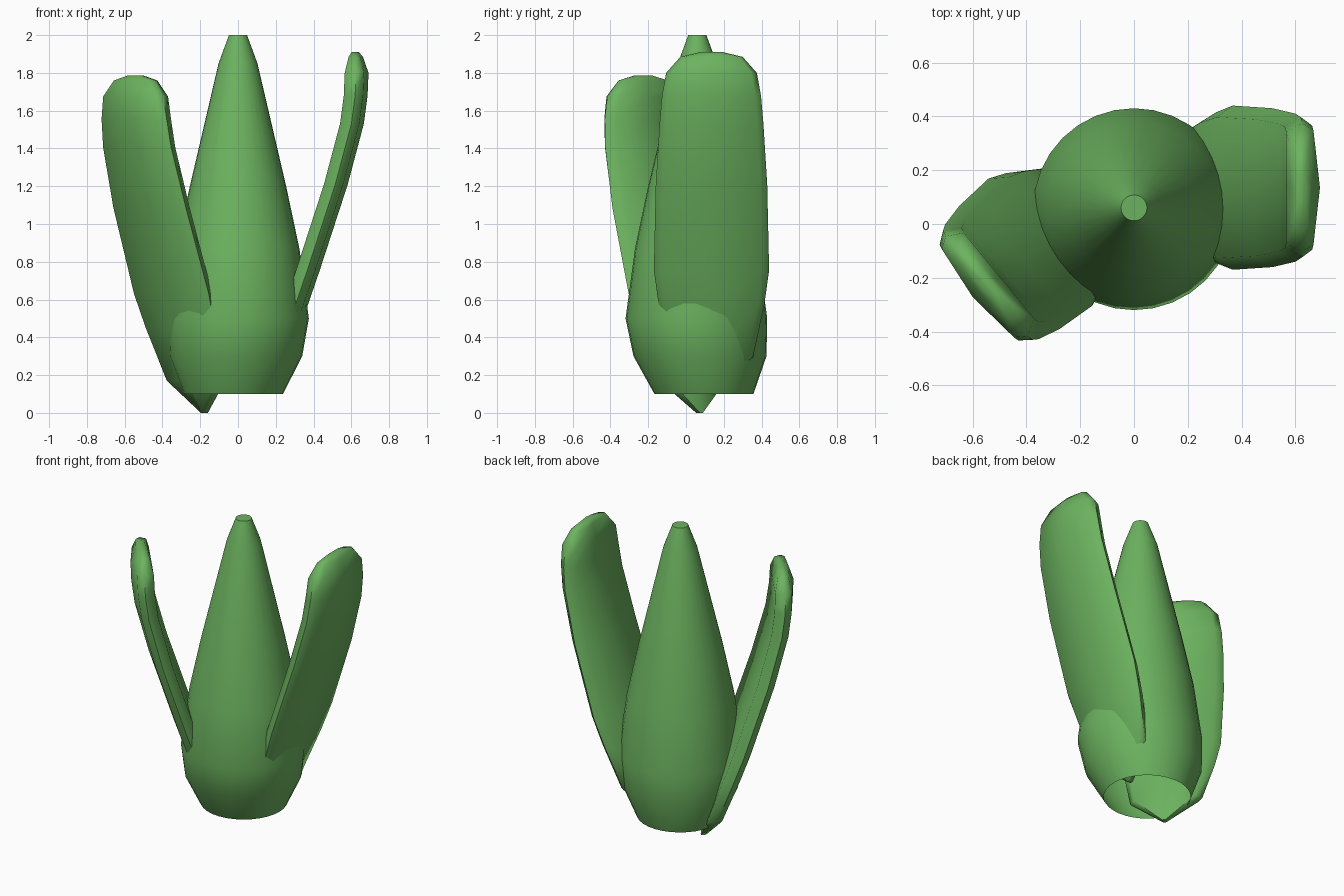
import bpy
import bmesh
import math

cube = bpy.data.objects.get("Cube")
if cube:
    bpy.data.objects.remove(cube, do_unlink=True)

green = bpy.data.materials.new("leaf green")
green.use_nodes = True
colour = (0.15, 0.45, 0.115, 1)
green.diffuse_color = colour
green.node_tree.nodes["Principled BSDF"].inputs["Base Color"].default_value = colour


def loft(name, rings, caps, angle):
    """Skin a stack of equal-length point rings and shade it smooth."""
    bm = bmesh.new()
    loops = [[bm.verts.new(p) for p in ring] for ring in rings]
    count = len(loops[0])
    for low, high in zip(loops, loops[1:]):
        for i in range(count):
            j = (i + 1) % count
            bm.faces.new((low[i], low[j], high[j], high[i]))
    if "bottom" in caps:
        bm.faces.new(loops[0][::-1])
    if "top" in caps:
        bm.faces.new(loops[-1])
    mesh = bpy.data.meshes.new(name)
    bm.to_mesh(mesh)
    bm.free()
    mesh.materials.append(green)
    obj = bpy.data.objects.new(name, mesh)
    bpy.context.collection.objects.link(obj)
    bpy.ops.object.select_all(action="DESELECT")
    obj.select_set(True)
    bpy.context.view_layer.objects.active = obj
    bpy.ops.object.shade_smooth_by_angle(angle=math.radians(angle))
    return obj


# Central bud: open at the bottom, foot slightly off centre (z, radius, x, y)
bud = [(0.1, 0.262, -0.024, 0.095), (0.3, 0.352, -0.012, 0.074),
       (0.5, 0.375, 0, 0.055), (0.87, 0.325, 0, 0.055),
       (1.2, 0.255, 0, 0.055), (1.85, 0.103, 0, 0.06), (2.0, 0.048, 0, 0.06)]
turns = [math.tau * i / 32 for i in range(32)]
loft("central_bud",
     [[(x + r * math.cos(a), y + r * math.sin(a), z) for a in turns]
      for z, r, x, y in bud], ("top",), 50)

# Leaf stations (z, outward offset, half width, thickness factor)
stations = [(0, 0, 0.012, 0.3), (0.17, 0.06, 0.22, 0.85), (0.45, 0.155, 0.28, 1),
            (0.63, 0.217, 0.305, 1), (1.085, 0.365, 0.295, 1),
            (1.405, 0.45, 0.275, 1), (1.555, 0.47, 0.262, 1),
            (1.675, 0.475, 0.24, 1), (1.76, 0.472, 0.165, 0.6),
            (1.785, 0.47, 0.06, 0.3)]
# Leaf cross-section (outward, across), flat inside and bowed outside
section = [(0, -1), (0.042, -0.88), (0.066, 0), (0.042, 0.88),
           (0, 1), (-0.06, 0.86), (-0.06, 0), (-0.06, -0.86)]
leaf_rings = [[(n + t * o, w * a, z) for o, a in section]
              for z, n, w, t in stations]

for name, place, turn in (("right_leaf", (-0.18, 0.07, 0), -140.7),
                          ("left_leaf", (0.15, 0.135, 0.125), 0)):
    leaf = loft(name, leaf_rings, ("bottom", "top"), 60)
    leaf.location = place
    leaf.rotation_euler.z = math.radians(turn)
